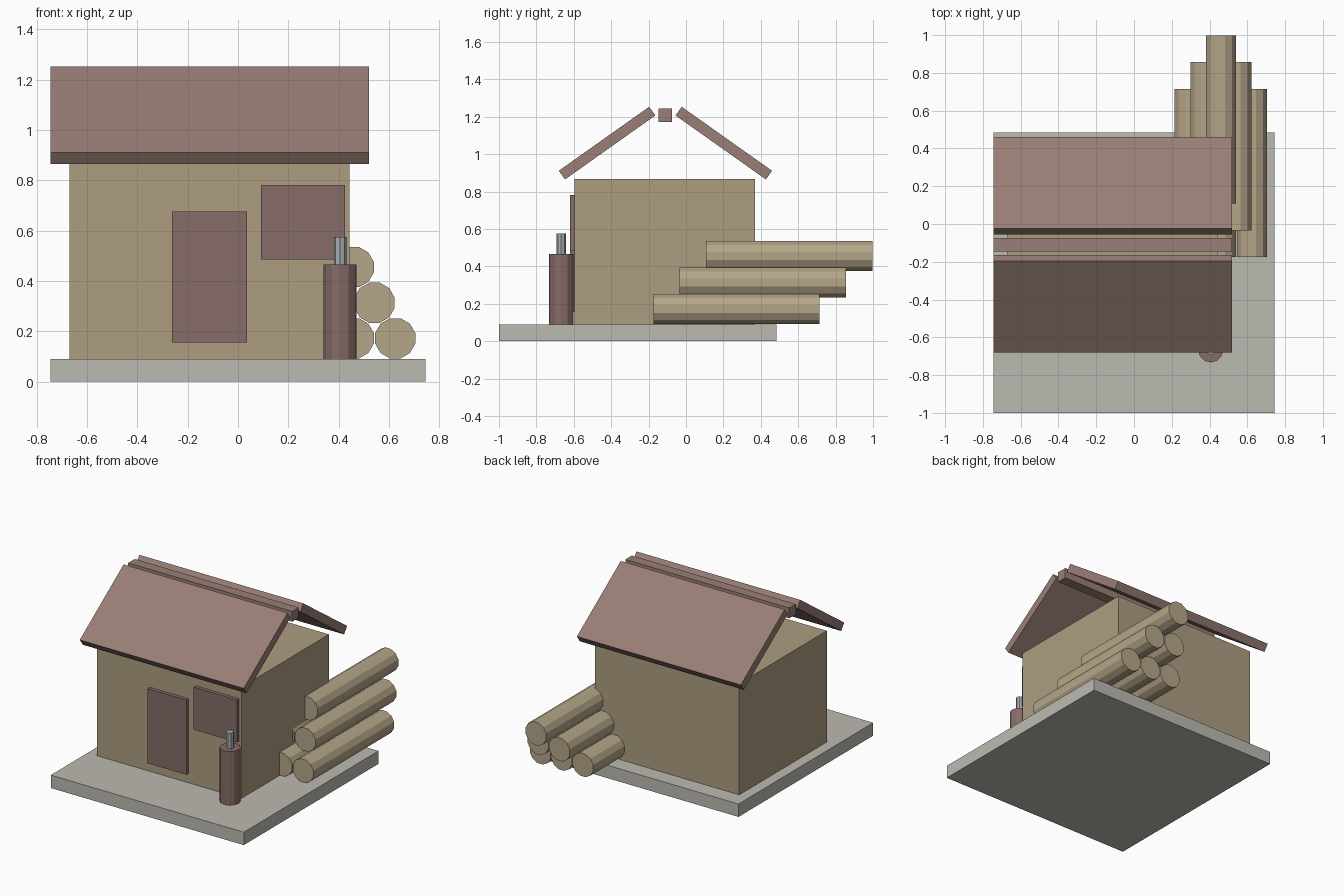
import bpy
from math import radians, pi

if "Cube" in bpy.data.objects:
    bpy.data.objects.remove(bpy.data.objects["Cube"])


def material(name, rgb):
    m = bpy.data.materials.new(name)
    m.diffuse_color = (*rgb, 1)
    m.use_nodes = True
    m.node_tree.nodes["Principled BSDF"].inputs["Base Color"].default_value = m.diffuse_color
    return m


TAN = material("tan_wood", (0.42, 0.34, 0.22))
LOG = material("log_wood", (0.46, 0.38, 0.25))
ROOF = material("roof_brown", (0.32, 0.21, 0.18))
DARK = material("dark_brown", (0.24, 0.15, 0.14))
STONE = material("stone", (0.50, 0.49, 0.44))
METAL = material("metal", (0.40, 0.43, 0.46))


def finish(name, mat):
    o = bpy.context.object
    o.name = name
    o.data.materials.append(mat)
    return o


def box(name, x, y, z, mat, tilt=0):
    """Box from (min, max) pairs, tilted about x through its centre."""
    spans = (x, y, z)
    bpy.ops.mesh.primitive_cube_add(size=1, location=[sum(s) / 2 for s in spans],
                                    rotation=(tilt, 0, 0))
    o = finish(name, mat)
    o.scale = [s[1] - s[0] for s in spans]
    return o


def cylinder(name, radius, length, loc, mat, sides=12, rot=(0, 0, 0)):
    bpy.ops.mesh.primitive_cylinder_add(vertices=sides, radius=radius, depth=length,
                                        location=loc, rotation=rot)
    return finish(name, mat)


# Base slab and house body
box("base_slab", (-0.745, 0.745), (-1, 0.485), (0, 0.09), STONE)
box("house_body", (-0.67, 0.443), (-0.595, 0.37), (0.09, 0.866), TAN)

# Door and window panels on the front wall
box("door", (-0.263, 0.036), (-0.62, -0.59), (0.156, 0.677), DARK)
box("window", (0.092, 0.426), (-0.62, -0.59), (0.486, 0.782), DARK)

# Two roof slopes mirrored about the ridge, and the ridge beam
RIDGE_Y, ROOF_X = -0.11, (-0.745, 0.52)
for name, side in (("roof_front", -1), ("roof_back", 1)):
    cy = RIDGE_Y + side * 0.312
    box(name, ROOF_X, (cy - 0.296, cy + 0.296), (1.0305, 1.0875), ROOF,
        tilt=-side * radians(35.3))
box("ridge_beam", ROOF_X, (RIDGE_Y - 0.036, RIDGE_Y + 0.036), (1.172, 1.244), ROOF)

# Canister with a thin metal spout
cylinder("canister_body", 0.066, 0.375, (0.406, -0.667, 0.2775), DARK)
cylinder("canister_spout", 0.025, 0.115, (0.406, -0.667, 0.5175), METAL, sides=8)

# Log pile: rows of 3, 2 and 1, each row pushed further back
for row in range(3):
    for i in range(3 - row):
        x = 0.295 + 0.0825 * row + 0.165 * i
        cylinder(f"log_{row}_{i}", 0.0825, 0.89, (x, 0.27 + 0.1415 * row, 0.172 + 0.1415 * row),
                 LOG, sides=12, rot=(pi / 2, pi / 12, 0))
